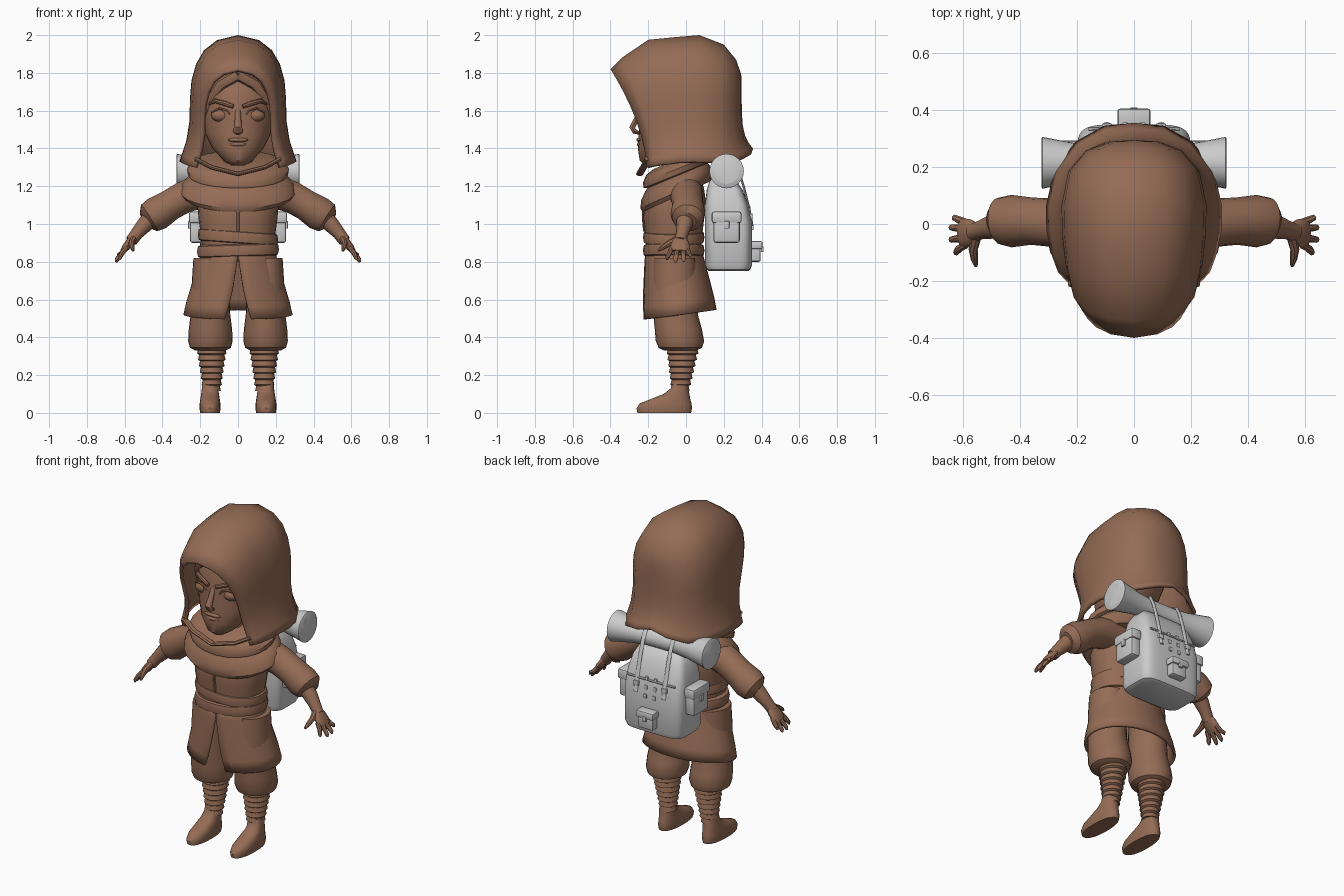
import bpy, bmesh, math
from mathutils import Vector


def material(name, rgb):
    m = bpy.data.materials.new(name)
    m.diffuse_color = (*rgb, 1)
    return m


BROWN = material("brown cloth", (0.30, 0.15, 0.092))
GREY = material("light grey canvas", (0.60, 0.60, 0.60))


def finish(name, bm, mat, mirror=False, thick=0, angle=40):
    bmesh.ops.remove_doubles(bm, verts=bm.verts, dist=0.0004)
    bmesh.ops.recalc_face_normals(bm, faces=bm.faces)
    me = bpy.data.meshes.new(name)
    bm.to_mesh(me)
    bm.free()
    me.shade_smooth()
    me.set_sharp_from_angle(angle=math.radians(angle))
    me.materials.append(mat)
    ob = bpy.data.objects.new(name, me)
    bpy.context.collection.objects.link(ob)
    if thick:
        s = ob.modifiers.new("thickness", 'SOLIDIFY')
        s.thickness, s.offset = thick, -1
    if mirror:
        ob.modifiers.new("mirror", 'MIRROR')
    return ob


def loft(name, rows, mat, closed=True, cap=True, **kw):
    bm = bmesh.new()
    vs = [[bm.verts.new(p) for p in r] for r in rows]
    n = len(rows[0])
    for a, b in zip(vs, vs[1:]):
        for i in range(n if closed else n - 1):
            j = (i + 1) % n
            bm.faces.new((a[i], a[j], b[j], b[i]))
    if cap:
        bm.faces.new(vs[0])
        bm.faces.new(vs[-1])
    return finish(name, bm, mat, **kw)


def ring(z, cy, rx, ry, cx=0, n=24, p=2.0, tilt=0, roll=0):
    pts = []
    for i in range(n):
        a = 2 * math.pi * i / n
        c, s = math.cos(a), math.sin(a)
        x = rx * math.copysign(abs(c) ** (2 / p), c)
        y = ry * math.copysign(abs(s) ** (2 / p), s)
        pts.append((cx + x, cy + y, z + tilt * y + roll * x))
    return pts


def stack(name, table, mat, cx=0, n=24, p=2.0, tilt=0, roll=0, **kw):
    return loft(name, [ring(*t, cx=cx, n=n, p=p, tilt=tilt, roll=roll) for t in table], mat, **kw)


def tube(name, path, radii, mat, n=12, ref=(0, 1, 0), **kw):
    P = [Vector(p) for p in path]
    rows = []
    for i, p in enumerate(P):
        d = (P[min(i + 1, len(P) - 1)] - P[max(i - 1, 0)]).normalized()
        u = Vector(ref)
        u = (u - d * u.dot(d)).normalized()
        v = d.cross(u)
        r = radii[i] if isinstance(radii, list) else radii
        ru, rv = r if isinstance(r, tuple) else (r, r)
        rows.append([p + u * ru * math.cos(2 * math.pi * k / n) + v * rv * math.sin(2 * math.pi * k / n)
                     for k in range(n)])
    return loft(name, rows, mat, **kw)


def box(name, c, size, mat, bevel=0.01, **kw):
    bm = bmesh.new()
    bmesh.ops.create_cube(bm, size=1)
    for v in bm.verts:
        v.co = Vector(c) + Vector(v.co[i] * size[i] for i in range(3))
    bmesh.ops.bevel(bm, geom=bm.edges[:], offset=bevel, segments=2, affect='EDGES', profile=0.5)
    return finish(name, bm, mat, **kw)


def ball(name, c, size, mat, **kw):
    bm = bmesh.new()
    bmesh.ops.create_uvsphere(bm, u_segments=16, v_segments=10, radius=1)
    for v in bm.verts:
        v.co = Vector(c) + Vector(v.co[i] * size[i] for i in range(3))
    return finish(name, bm, mat, **kw)


# Hood: arches from the face opening to the back centre line
# each slice: top y, top z, bottom y, bottom z, half width, curve power, hem flare
slices = [(-.40, 1.82, -.21, 1.30, .195, 1.7, 0), (-.34, 1.88, -.17, 1.31, .228, 1.5, 0),
          (-.20, 1.975, -.10, 1.32, .25, 1.2, 0), (-.05, 1.99, -.02, 1.33, .263, 1, 0),
          (.07, 2.0, .06, 1.33, .265, 1, 0), (.20, 1.95, .17, 1.33, .24, 1, .02),
          (.265, 1.87, .25, 1.34, .175, 1, .04), (.29, 1.80, .29, 1.37, .09, 1, .055),
          (.295, 1.77, .295, 1.40, 0, 1, .06)]
shape = [(1.17, 0), (1.12, .06), (1.03, .17), (.97, .32), (.96, .5), (.93, .64),
         (.84, .77), (.68, .88), (.42, .96), (0, 1)]
rows = []
for yt, zt, yb, zb, hw, pw, fl in slices:
    half = [(hw * w, yb + (yt - yb) * f ** pw + fl * (1 - f) ** 6, zb + (zt - zb) * f) for w, f in shape]
    rows.append(half + [(-x, y, z) for x, y, z in half[-2::-1]])
loft("hood", rows, BROWN, closed=False, cap=False, thick=0.02)

# Hood front edge crossing below the chin
tube("hood_front_edge", [(.225, -.20, 1.345), (.14, -.225, 1.30), (0, -.245, 1.265), (-.14, -.225, 1.30),
                         (-.225, -.20, 1.345)], [(.02, .012)] * 5, BROWN, n=8)

# Head and face
stack("head", [(1.31, -.17, .035, .045), (1.335, -.16, .075, .085), (1.40, -.115, .135, .14),
               (1.48, -.07, .175, .18), (1.58, -.04, .195, .208), (1.68, -.03, .20, .215),
               (1.78, -.02, .17, .185), (1.85, 0, .10, .12)], BROWN, n=28)
ball("eye", (.092, -.202, 1.575), (.05, .036, .035), BROWN, mirror=True)
tube("upper_eyelid", [(.04, -.236, 1.575), (.06, -.24, 1.602), (.10, -.232, 1.612), (.14, -.205, 1.59)],
     .007, BROWN, n=6, mirror=True)
tube("eyebrow", [(.025, -.252, 1.622), (.07, -.24, 1.638), (.12, -.215, 1.652), (.155, -.18, 1.635)],
     [.011, .013, .012, .005], BROWN, n=8, mirror=True)
tube("nose", [(0, -.235, 1.61), (0, -.26, 1.56), (0, -.285, 1.51), (0, -.272, 1.49), (0, -.245, 1.48)],
     [(.014, .01), (.016, .014), (.022, .016), (.026, .014), (.014, .008)], BROWN, n=10, ref=(1, 0, 0))
ball("upper_lip", (0, -.244, 1.445), (.055, .018, .012), BROWN)
ball("lower_lip", (0, -.242, 1.422), (.045, .018, .013), BROWN)
tube("hair_lock", [(0, -.235, 1.79), (.09, -.215, 1.74), (.15, -.17, 1.66), (.185, -.12, 1.55)],
     [(.02, .03), (.02, .03), (.02, .025), (.008, .008)], BROWN, n=8, mirror=True)

# Neck, jacket and scarf
stack("neck", [(1.15, -.04, .09, .08), (1.4, -.04, .08, .08)], BROWN)
stack("jacket", [(.80, -.065, .185, .14), (.95, -.065, .198, .152), (1.02, -.065, .208, .16),
                 (1.10, -.06, .215, .168), (1.19, -.05, .205, .145), (1.26, -.04, .15, .11),
                 (1.30, -.04, .09, .08)], BROWN, p=2.3)
tube("jacket_closure", [(0, -.222, .96), (0, -.228, 1.03), (0, -.228, 1.12)], (.008, .006), BROWN, n=6,
     ref=(1, 0, 0))
stack("scarf_lower_fold", [(1.15, -.05, .23, .14), (1.145, -.05, .285, .18), (1.17, -.05, .305, .192),
                           (1.21, -.05, .295, .187), (1.25, -.05, .25, .165), (1.27, -.05, .20, .14)],
      BROWN, tilt=.45)
stack("scarf_upper_fold", [(1.25, -.05, .22, .15), (1.26, -.05, .265, .175), (1.29, -.05, .27, .178),
                           (1.325, -.05, .24, .16), (1.34, -.05, .17, .12)], BROWN, tilt=.4)

# Waist sash in two overlapping bands
for nm, z, r, roll in (("sash_lower", .825, .212, .03), ("sash_upper", .895, .208, -.07)):
    stack(nm, [(z, -.065, r - .02, .14), (z + .008, -.065, r, .158), (z + .035, -.065, r + .005, .163),
               (z + .062, -.065, r, .158), (z + .072, -.065, r - .02, .14)], BROWN, roll=roll, p=2.2)

# Tunic skirt with the widening front slit
rows = []
for z, rx, ry, cy, gap in ((.90, .188, .143, -.068, .005), (.80, .205, .155, -.065, .025),
                           (.65, .248, .178, -.05, .12), (.56, .275, .19, -.04, .19),
                           (.495, .29, .197, -.035, .25)):
    row = []
    for i in range(33):
        a = -math.pi / 2 + gap + (2 * math.pi - 2 * gap) * i / 32
        y = cy + ry * math.sin(a)
        row.append((rx * math.cos(a), y, z + .13 * (y - cy + ry)))
    rows.append(row)
loft("tunic_skirt", rows, BROWN, closed=False, cap=False, thick=0.015)

# Trousers, wrapped shins and shoes
stack("trouser_leg", [(.33, -.03, .08, .085), (.345, -.03, .108, .115), (.38, -.032, .118, .128),
                      (.44, -.04, .115, .125), (.52, -.055, .105, .118), (.70, -.06, .098, .115),
                      (.82, -.06, .09, .11)], BROWN, cx=.146, mirror=True)
wrap = []
for i in range(7):
    z, k = .34 - i * .033, 1 - i / 6.5
    cy = -.03 + .012 * k
    wrap += [(z, cy, .040 + .032 * k, .040 + .038 * k), (z - .026, cy, .046 + .032 * k, .046 + .038 * k)]
stack("shin_wrapping", wrap, BROWN, cx=.139, n=20, mirror=True, angle=25)
stack("shoe", [(0, -.115, .052, .142), (.025, -.115, .056, .147), (.05, -.108, .055, .137),
               (.075, -.08, .051, .102), (.10, -.05, .047, .068), (.13, -.034, .043, .046),
               (.17, -.03, .041, .041)], BROWN, cx=.148, p=2.3, mirror=True)

# Sleeves, forearms and hands
tube("sleeve", [(.13, -.01, 1.17), (.22, 0, 1.165), (.29, .005, 1.14), (.36, .01, 1.10), (.43, .01, 1.055),
                (.47, .01, 1.032), (.49, .005, 1.018)], [.09, .09, .085, .083, .092, .083, .05],
     BROWN, n=18, mirror=True)
tube("forearm", [(.44, 0, 1.05), (.50, -.01, .99), (.535, -.02, .95), (.565, -.03, .91)],
     [.05, .042, .034, .032], BROWN, mirror=True)
tube("palm", [(.55, -.028, .93), (.57, -.03, .905), (.595, -.032, .875), (.61, -.034, .855)],
     [(.03, .022), (.046, .023), (.052, .02), (.046, .014)], BROWN, mirror=True)
for i, (y0, y1, x1, z1) in enumerate(((-.074, -.10, .628, .81), (-.046, -.055, .645, .797),
                                      (-.018, -.012, .645, .80), (.006, .022, .635, .825))):
    tube(f"finger_{i + 1}", [(.59, y0, .875), (.615, (y0 + y1) / 2, .845), (x1 - .003, y1, z1 + .012),
                             (x1, y1, z1)], [.013, .0135, .011, .005], BROWN, n=8, mirror=True)
tube("thumb", [(.555, -.05, .92), (.565, -.09, .897), (.56, -.125, .875), (.555, -.148, .858)],
     [.018, .016, .013, .006], BROWN, n=8, ref=(1, 0, 0), mirror=True)

# Backpack body and its lid seam
stack("backpack_body", [(.75, .225, .17, .10), (.758, .225, .188, .115), (.785, .225, .20, .125),
                        (1.0, .225, .20, .125), (1.10, .215, .19, .115), (1.18, .205, .172, .095),
                        (1.23, .195, .145, .07), (1.245, .19, .11, .045)], GREY, n=40, p=5)
tube("backpack_lid_seam", [(x, .337 - abs(x) * .02, 1.075) for x in (-.16, -.08, 0, .08, .16)],
     .006, GREY, n=6)

# Pockets with flaps and buckles
box("back_pocket", (0, .365, .85), (.10, .06, .10), GREY)
box("back_pocket_flap", (0, .372, .888), (.115, .066, .042), GREY, .008)
box("back_pocket_buckle", (0, .403, .866), (.026, .014, .03), GREY, .003)
box("side_pocket", (.222, .215, .97), (.065, .14, .14), GREY, .014, mirror=True)
box("side_pocket_flap", (.225, .215, 1.035), (.07, .158, .062), GREY, .012, mirror=True)
box("side_pocket_buckle", (.257, .215, .995), (.014, .028, .04), GREY, .003, mirror=True)

# Bedroll with flared hollow ends
prof = [(0, .055), (.10, .056), (.18, .064), (.26, .079), (.322, .091), (.325, .086), (.325, .068), (.29, .066),
        (.29, .052), (.32, .05), (.32, .034), (.23, .032)]
tube("bedroll", [(x, .215, 1.28) for x, r in prof], [r for x, r in prof], GREY, n=24, mirror=True)

# Straps around the bedroll, and small tabs down the back
tube("bedroll_strap", [(.095, .15, 1.24), (.095, .152, 1.30), (.095, .18, 1.335), (.095, .215, 1.344),
                       (.095, .255, 1.33), (.095, .28, 1.28), (.095, .305, 1.20), (.095, .333, 1.09),
                       (.095, .352, .99)], (.013, .006), GREY, n=8, ref=(1, 0, 0), mirror=True)
box("strap_buckle", (.095, .345, 1.04), (.036, .016, .03), GREY, .004, mirror=True)
for i in range(3):
    box(f"lid_tab_{i + 1}", (.03, .35 - i * .008, .98 + i * .05), (.02, .014, .025), GREY, .003, mirror=True)
